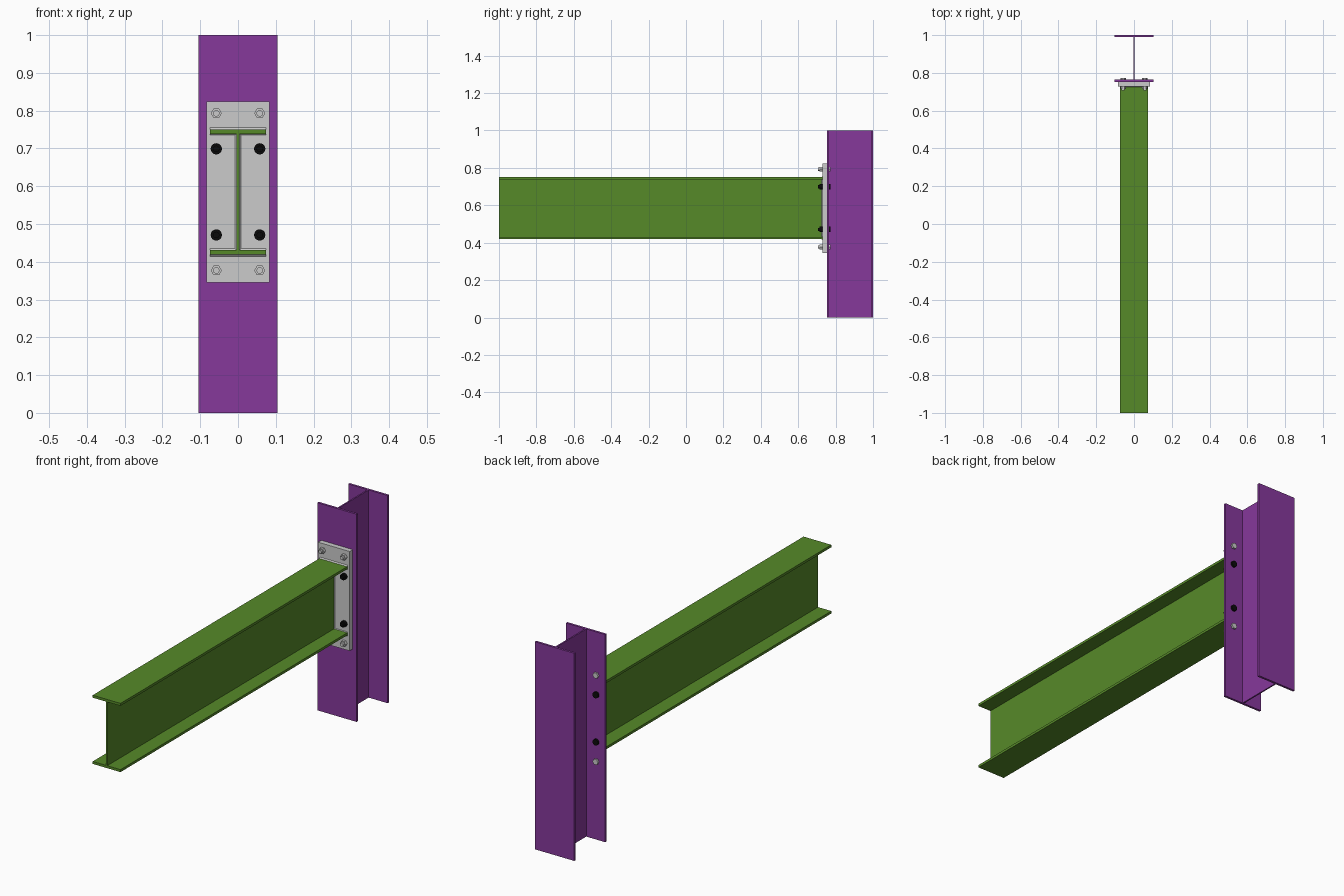
import bpy, bmesh, math
from mathutils import Matrix

if "Cube" in bpy.data.objects:
    bpy.data.objects.remove(bpy.data.objects["Cube"])


def material(name, rgb):
    m = bpy.data.materials.new(name)
    m.diffuse_color = (*rgb, 1)
    m.use_nodes = True
    m.node_tree.nodes["Principled BSDF"].inputs["Base Color"].default_value = m.diffuse_color
    return m


PURPLE = material("purple_steel", (0.24, 0.04, 0.33))
GREEN = material("green_steel", (0.094, 0.254, 0.022))
BLACK = material("black_steel", (0.003, 0.003, 0.003))


def finish(name, bm, mat=None):
    bmesh.ops.recalc_face_normals(bm, faces=bm.faces)
    me = bpy.data.meshes.new(name)
    bm.to_mesh(me)
    bm.free()
    ob = bpy.data.objects.new(name, me)
    bpy.context.collection.objects.link(ob)
    if mat:
        me.materials.append(mat)
    return ob


def prism(name, points, direction, mat=None):
    """Extrude a closed 3D outline along a vector."""
    bm = bmesh.new()
    face = bm.faces.new([bm.verts.new(p) for p in points])
    ext = bmesh.ops.extrude_face_region(bm, geom=[face])
    moved = [g for g in ext["geom"] if isinstance(g, bmesh.types.BMVert)]
    bmesh.ops.translate(bm, verts=moved, vec=direction)
    return finish(name, bm, mat)


def i_profile(width, depth, flange, web):
    """I-section outline, depth running along the second axis."""
    w, d, t = width / 2, depth / 2, web / 2
    half = [(w, -d), (w, -d + flange), (t, -d + flange),
            (t, d - flange), (w, d - flange), (w, d)]
    return half + [(-x, y) for x, y in reversed(half)]


def add_cylinder(bm, x, z, radius, y0, y1, sides):
    turn = Matrix.Rotation(math.pi / 2, 4, 'X')
    bmesh.ops.create_cone(
        bm, cap_ends=True, segments=sides, radius1=radius, radius2=radius,
        depth=y1 - y0,
        matrix=Matrix.Translation((x, (y0 + y1) / 2, z)) @ turn @ Matrix.Rotation(math.pi / 2, 4, 'Z'))


# Main dimensions
MID = 0.585                       # beam centre height
PLATE_Y, COLUMN_Y = 0.729, 0.753  # front faces of plate and column
FLANGE, WEB = 0.011, 0.007
BEAM_W, BEAM_H = 0.148, 0.331

# Column
col_mid, col_depth = (COLUMN_Y + 1) / 2, 1 - COLUMN_Y
prism("column", [(x, col_mid + y, 0) for x, y in i_profile(0.209, col_depth, FLANGE, WEB)],
      (0, 0, 1), PURPLE)

# Beam
prism("beam", [(x, -1, MID + z) for x, z in i_profile(BEAM_W, BEAM_H, FLANGE + 0.001, WEB)],
      (0, 1 + PLATE_Y, 0), GREEN)

# End plate
w, h = 0.084, 0.2395
prism("end_plate", [(-w, PLATE_Y, MID - h), (w, PLATE_Y, MID - h),
                    (w, PLATE_Y, MID + h), (-w, PLATE_Y, MID + h)],
      (0, COLUMN_Y - PLATE_Y, 0))

# Fillet welds: outside and inside each flange, and both sides of the web
for s, label in ((1, "upper"), (-1, "lower")):
    outer = MID + s * BEAM_H / 2
    inner = outer - s * (FLANGE + 0.001)
    for z, leg, place in ((outer, 0.005 * s, "outer"), (inner, -0.003 * s, "inner")):
        a = abs(leg)
        prism(f"{label}_{place}_flange_weld",
              [(-BEAM_W / 2, PLATE_Y, z), (-BEAM_W / 2, PLATE_Y - a, z),
               (-BEAM_W / 2, PLATE_Y, z + leg)], (BEAM_W, 0, 0))
    zb = MID - BEAM_H / 2 + FLANGE
    prism(f"{label}_web_weld".replace("upper", "right").replace("lower", "left"),
          [(s * WEB / 2, PLATE_Y, zb), (s * WEB / 2, PLATE_Y - 0.004, zb),
           (s * (WEB / 2 + 0.004), PLATE_Y, zb)], (0, 0, BEAM_H - 2 * FLANGE))

# Bolts: grey hexagonal outer rows, black round inner rows
for dz, row in ((0.208, "outer"), (0.114, "inner")):
    sides, radius, mat = (6, 0.0145, None) if row == "outer" else (32, 0.0148, BLACK)
    for sz, level in ((1, "upper"), (-1, "lower")):
        for sx, side in ((1, "right"), (-1, "left")):
            bm = bmesh.new()
            x, z = sx * 0.0575, MID + sz * dz
            add_cylinder(bm, x, z, radius, PLATE_Y - 0.014, PLATE_Y, sides)
            add_cylinder(bm, x, z, radius, COLUMN_Y + FLANGE, COLUMN_Y + FLANGE + 0.009, sides)
            add_cylinder(bm, x, z, 0.0085, PLATE_Y - 0.023, COLUMN_Y + FLANGE + 0.005, 20)
            ob = finish(f"{level}_{side}_{row}_bolt", bm, mat)
            bpy.context.view_layer.objects.active = ob
            bpy.ops.object.select_all(action='DESELECT')
            ob.select_set(True)
            bpy.ops.object.shade_smooth_by_angle(angle=math.radians(30))
